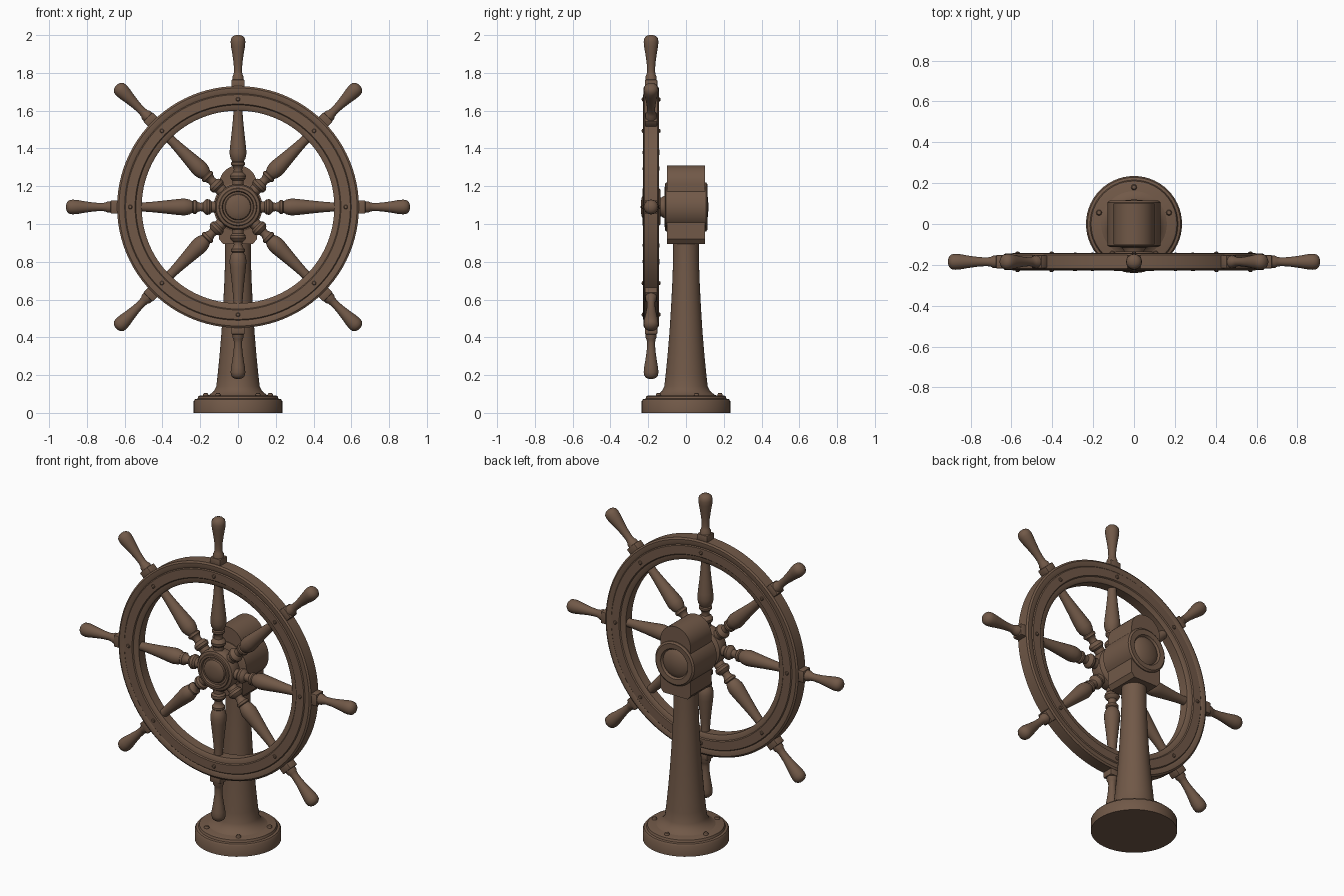
import bpy, bmesh, math
from mathutils import Matrix, Vector

if "Cube" in bpy.data.objects:
    bpy.data.objects.remove(bpy.data.objects["Cube"])

wood = bpy.data.materials.new("brown_wood")
wood.diffuse_color = (0.165, 0.099, 0.064, 1)
wood.use_nodes = True
wood.node_tree.nodes["Principled BSDF"].inputs["Base Color"].default_value = wood.diffuse_color
C = Vector((0, -0.185, 1.09))           # wheel centre
TO_FRONT = Matrix.Rotation(math.pi / 2, 4, 'X')   # local z -> -y


def finish(bm, name, mat=Matrix(), angle=35):
    bmesh.ops.recalc_face_normals(bm, faces=bm.faces)
    me = bpy.data.meshes.new(name)
    bm.to_mesh(me)
    bm.free()
    me.transform(mat)
    me.materials.append(wood)
    ob = bpy.data.objects.new(name, me)
    bpy.context.collection.objects.link(ob)
    bpy.ops.object.select_all(action='DESELECT')
    ob.select_set(True)
    bpy.context.view_layer.objects.active = ob
    bpy.ops.object.shade_smooth_by_angle(angle=math.radians(angle))
    return ob


def lathe(name, prof, mat=Matrix(), seg=40, closed=False):
    """Revolve (radius, height) points about local z."""
    bm = bmesh.new()
    vs = [bm.verts.new((r, 0, h)) for r, h in prof]
    pairs = list(zip(vs, vs[1:])) + ([(vs[-1], vs[0])] if closed else [])
    es = [bm.edges.new(p) for p in pairs]
    bmesh.ops.spin(bm, geom=vs + es, cent=(0, 0, 0), axis=(0, 0, 1),
                   angle=2 * math.pi, steps=seg)
    bmesh.ops.remove_doubles(bm, verts=bm.verts, dist=1e-5)
    return finish(bm, name, mat)


def block(name, size, pos, mat=Matrix(), bevel=0.005):
    bm = bmesh.new()
    bmesh.ops.create_cube(bm, size=1, matrix=Matrix.Translation(pos) @ Matrix.Diagonal((*size, 1)))
    bmesh.ops.bevel(bm, geom=bm.edges[:], offset=bevel, segments=2, profile=0.5, affect='EDGES')
    return finish(bm, name, mat)


def rivet(name, r, h, mat):
    lathe(name, [(r, -0.004), (r, h * .4), (r * .7, h * .85), (0, h)], mat, 12)


# pedestal base and column
lathe("pedestal_base", [(0, 0), (0.235, 0), (0.235, 0.062), (0.228, 0.072), (0.215, 0.075),
                        (0.21, 0.088), (0.2, 0.092), (0, 0.092)], seg=56)
lathe("pedestal_column", [(0.17, 0.088), (0.15, 0.097), (0.128, 0.115), (0.115, 0.14),
                          (0.108, 0.2), (0.098, 0.3), (0.088, 0.42), (0.079, 0.56),
                          (0.072, 0.7), (0.068, 0.82), (0.068, 0.91)], seg=48)
for i in range(5):
    a = math.radians(90 + 72 * i)
    rivet("base_bolt", 0.014, 0.014,
          Matrix.Translation((0.18 * math.cos(a), 0.18 * math.sin(a), 0.092)))

# head housing: arched block along y
bm = bmesh.new()
pts = [(-0.08, 0.895), (0.08, 0.895), (0.1, 0.92)]
pts += [(0.1 * math.cos(math.pi * k / 20), 1.21 + 0.1 * math.sin(math.pi * k / 20)) for k in range(21)]
pts += [(-0.1, 0.92)]
f = bm.faces.new([bm.verts.new((x, -0.1, z)) for x, z in pts])
ext = bmesh.ops.extrude_face_region(bm, geom=[f])
bmesh.ops.translate(bm, vec=(0, 0.2, 0), verts=[v for v in ext['geom'] if isinstance(v, bmesh.types.BMVert)])
finish(bm, "head_housing")

# bearing drum with domed rear cap
lathe("bearing_drum", [(0, -0.12), (0.055, -0.115), (0.075, -0.104), (0.082, -0.1), (0.09, -0.112),
                       (0.12, -0.114), (0.13, -0.106), (0.13, 0.106), (0.12, 0.112),
                       (0.06, 0.114), (0.05, 0.13), (0.05, 0.16), (0, 0.16)],
      Matrix.Translation((0, 0, 1.09)) @ TO_FRONT, 48)

# wheel hub with front rings and dome
W = Matrix.Translation(C) @ TO_FRONT
lathe("wheel_hub", [(0, -0.05), (0.09, -0.05), (0.1, -0.042), (0.118, -0.034), (0.122, -0.025),
                    (0.122, 0.025), (0.115, 0.036), (0.1, 0.04), (0.097, 0.046), (0.084, 0.046),
                    (0.08, 0.034), (0.07, 0.034), (0.066, 0.042), (0.052, 0.049), (0.03, 0.053),
                    (0, 0.055)], W, 48)

# rim with raised edges and shallow channel on both faces
half = [(0.51, 0.028), (0.518, 0.034), (0.54, 0.036), (0.545, 0.042), (0.595, 0.042),
        (0.6, 0.037), (0.608, 0.041), (0.63, 0.041), (0.64, 0.034)]
lathe("wheel_rim", half + [(r, -h) for r, h in reversed(half)], W, 96, closed=True)

# turned spoke and handle, along local z from the hub
spoke = [(0.03, 0.1), (0.03, 0.14), (0.04, 0.15), (0.042, 0.165), (0.034, 0.178), (0.024, 0.185),
         (0.022, 0.2), (0.028, 0.215), (0.036, 0.222), (0.036, 0.235), (0.03, 0.24), (0.04, 0.258),
         (0.045, 0.285), (0.042, 0.32), (0.034, 0.39), (0.028, 0.45), (0.025, 0.49), (0.025, 0.52)]
handle = [(0.03, 0.63), (0.03, 0.69), (0.024, 0.70), (0.021, 0.72), (0.023, 0.76), (0.03, 0.81),
          (0.037, 0.85), (0.039, 0.875), (0.036, 0.893), (0.025, 0.905), (0.012, 0.91), (0, 0.911)]
for i in range(8):
    R = Matrix.Translation(C) @ Matrix.Rotation(i * math.pi / 4, 4, 'Y')
    lathe("spoke", spoke, R, 24)
    lathe("handle", handle, R, 24)
    block("handle_collar", (0.07, 0.066, 0.045), (0, 0, 0.652), R)
    # rivets on both rim faces
    for s in (1, -1):
        for rr in (0.57,):
            rivet("rim_rivet", 0.011, 0.008,
                  R @ Matrix.Translation((0, -0.042 * s, rr)) @ Matrix.Rotation(s * math.pi / 2, 4, 'X'))
